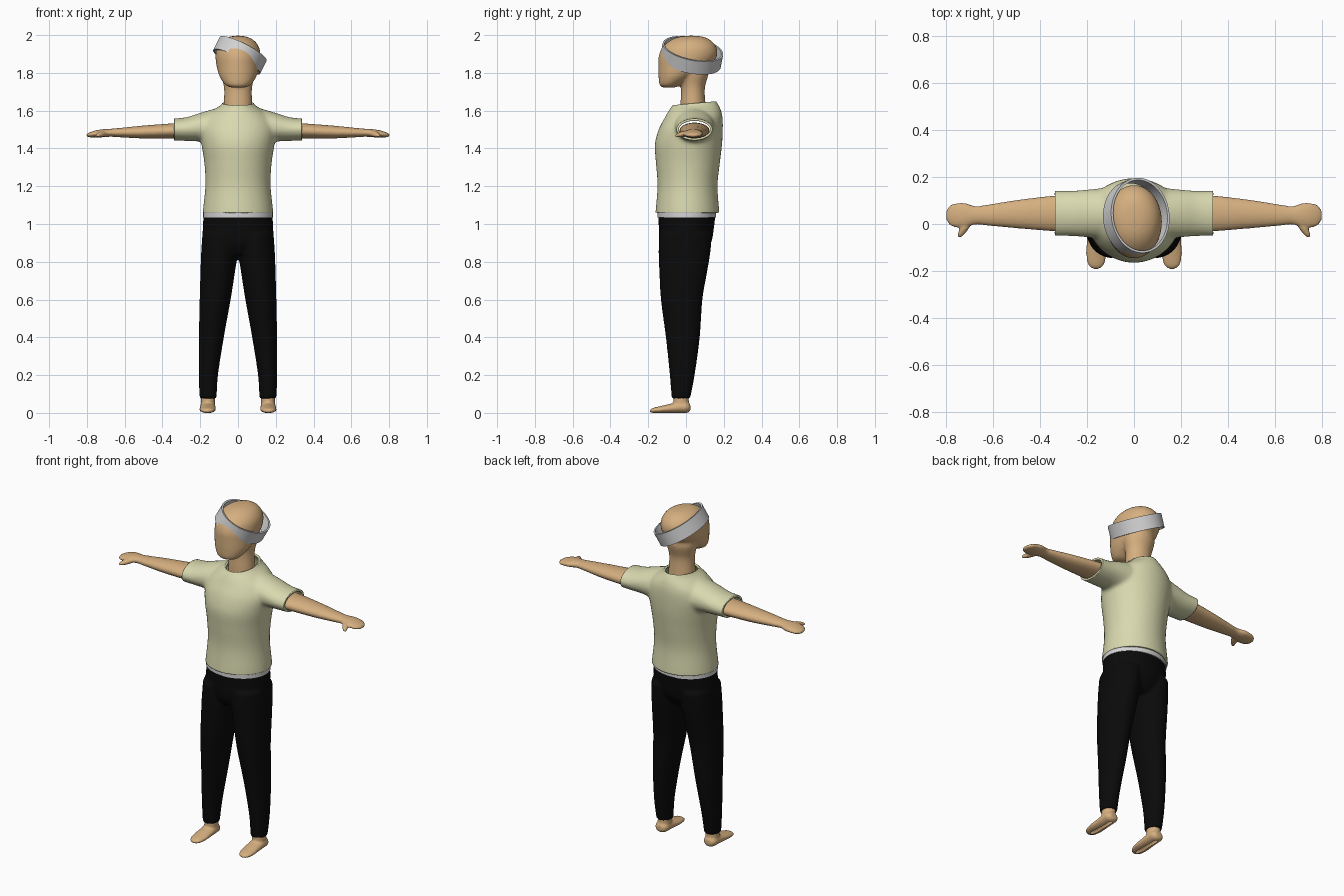
import bpy, bmesh, math
from mathutils import Vector, Matrix


def material(name, rgb):
    m = bpy.data.materials.new(name)
    m.diffuse_color = (*rgb, 1)
    return m


SKIN = material("skin tan", (0.67, 0.43, 0.215))
SHIRT = material("pale olive", (0.69, 0.69, 0.43))
BLACK = material("black cloth", (0.003, 0.003, 0.003))
GREY = material("light grey", (0.66, 0.66, 0.67))


def spline(rows, steps=5):
    """Catmull-Rom interpolation between section rows."""
    out = []
    for i in range(len(rows) - 1):
        a, b = rows[max(i - 1, 0)], rows[i]
        c, d = rows[i + 1], rows[min(i + 2, len(rows) - 1)]
        for k in range(steps):
            t = k / steps
            out.append([0.5 * (2 * q + (r - p) * t + (2 * p - 5 * q + 4 * r - s) * t * t
                               + (3 * q - p - 3 * r + s) * t ** 3)
                        for p, q, r, s in zip(a, b, c, d)])
    return out + [list(rows[-1])]


def loft(bm, axis, rows, sx=1, n=40):
    """Closed tube; rows are (position on axis, centre 1, centre 2, radius 1, radius 2)."""
    rings = []
    for t, c1, c2, r1, r2 in spline(rows):
        r1, r2 = max(r1, 0.003), max(r2, 0.003)
        ring = []
        for i in range(n):
            a = 2 * math.pi * i / n
            u, v = c1 + r1 * math.cos(a), c2 + r2 * math.sin(a)
            x, y, z = {'x': (t, u, v), 'y': (u, t, v), 'z': (u, v, t)}[axis]
            ring.append(bm.verts.new((x * sx, y, z)))
        rings.append(ring)
    for lo, hi in zip(rings, rings[1:]):
        for i in range(n):
            j = (i + 1) % n
            bm.faces.new((lo[i], lo[j], hi[j], hi[i]))
    bm.faces.new(rings[0])
    bm.faces.new(rings[-1])


def finish(name, bm, mat):
    bmesh.ops.recalc_face_normals(bm, faces=bm.faces)
    me = bpy.data.meshes.new(name)
    bm.to_mesh(me)
    bm.free()
    ob = bpy.data.objects.new(name, me)
    bpy.context.collection.objects.link(ob)
    me.materials.append(mat)
    for p in me.polygons:
        p.use_smooth = True
    return ob


def blend(name, tubes, mat, voxel, smooth=6, cuts=(), thickness=0):
    """Fuse tubes into one soft surface, trim it by planes and give cloth a thickness."""
    bm = bmesh.new()
    for t in tubes:
        loft(bm, *t)
    tmp = finish(name + "_raw", bm, mat)
    r = tmp.modifiers.new("fuse", 'REMESH')
    r.mode, r.voxel_size = 'VOXEL', voxel
    s = tmp.modifiers.new("soften", 'SMOOTH')
    s.factor, s.iterations = 0.5, smooth
    me = bpy.data.meshes.new_from_object(tmp.evaluated_get(bpy.context.evaluated_depsgraph_get()))
    bm = bmesh.new()
    bm.from_mesh(me)
    bpy.data.objects.remove(tmp)
    for co, no in cuts:
        bmesh.ops.bisect_plane(bm, geom=bm.verts[:] + bm.edges[:] + bm.faces[:],
                               plane_co=co, plane_no=no, clear_outer=True)
    ob = finish(name, bm, mat)
    if thickness:
        m = ob.modifiers.new("cloth", 'SOLIDIFY')
        m.thickness, m.offset = thickness, -1
    return ob


def band(name, rx, ry, half, thick, matrix, mat, n=64):
    """Elliptical strap with square edges."""
    bm = bmesh.new()
    loops = []
    for d, z in ((0, -half), (0, half), (thick, half), (thick, -half)):
        loops.append([bm.verts.new(matrix @ Vector(((rx - d) * math.cos(a), (ry - d) * math.sin(a), z)))
                      for a in (2 * math.pi * i / n for i in range(n))])
    for k in range(4):
        a, b = loops[k], loops[(k + 1) % 4]
        for i in range(n):
            j = (i + 1) % n
            bm.faces.new((a[i], a[j], b[j], b[i]))
    ob = finish(name, bm, mat)
    bpy.context.view_layer.objects.active = ob
    ob.select_set(True)
    bpy.ops.object.shade_smooth_by_angle(angle=math.radians(40))
    ob.select_set(False)


# Head and neck
skull = [(1.722, 0, -0.09, 0.03, 0.03), (1.735, 0, -0.085, 0.065, 0.055),
         (1.78, 0, -0.05, 0.097, 0.095), (1.84, 0, -0.008, 0.114, 0.138),
         (1.89, 0, 0.01, 0.119, 0.154), (1.935, 0, 0.018, 0.112, 0.143),
         (1.97, 0, 0.024, 0.087, 0.11), (1.99, 0, 0.027, 0.05, 0.068), (1.997, 0, 0.028, 0.01, 0.015)]
neck = [(1.56, 0, 0.04, 0.082, 0.072), (1.63, 0, 0.037, 0.076, 0.067),
        (1.72, 0, 0.037, 0.074, 0.063), (1.80, 0, 0.04, 0.09, 0.08), (1.86, 0, 0.03, 0.08, 0.08)]
blend("head_and_neck", [('z', skull), ('z', neck)], SKIN, 0.008)

# Shirt with open hem, sleeves and collar
body = [(1.0, 0, 0.0075, 0.187, 0.169), (1.06, 0, 0.0075, 0.187, 0.169),
        (1.2, 0, 0.008, 0.173, 0.159), (1.32, 0, 0.01, 0.178, 0.169),
        (1.42, 0, 0.013, 0.193, 0.178), (1.5, 0, 0.025, 0.202, 0.17),
        (1.56, 0, 0.04, 0.18, 0.154), (1.6, 0, 0.047, 0.135, 0.139),
        (1.635, 0, 0.052, 0.085, 0.118), (1.67, 0, 0.055, 0.075, 0.09)]
sleeve = [(0, 0.045, 1.515, 0.11, 0.095), (0.1, 0.045, 1.515, 0.11, 0.099),
          (0.2, 0.045, 1.512, 0.102, 0.076), (0.28, 0.045, 1.502, 0.096, 0.062),
          (0.38, 0.045, 1.5, 0.097, 0.056)]
blend("shirt", [('z', body), ('x', sleeve), ('x', sleeve, -1)], SHIRT, 0.01, 8,
      [((0, 0, 1.06), (0, 0, -1)), ((0.338, 0, 0), (1, 0, 0)), ((-0.338, 0, 0), (-1, 0, 0)),
       ((0, -0.06, 1.63), (0, -0.09, 1))], 0.012)

# Arms with mitten hands and thumbs
arm = [(0.24, 0.045, 1.495, 0.08, 0.042), (0.34, 0.045, 1.493, 0.076, 0.04),
       (0.5, 0.042, 1.487, 0.06, 0.034), (0.62, 0.038, 1.484, 0.045, 0.025),
       (0.675, 0.037, 1.483, 0.039, 0.021), (0.72, 0.037, 1.48, 0.052, 0.021),
       (0.755, 0.037, 1.477, 0.052, 0.018), (0.785, 0.037, 1.472, 0.042, 0.013),
       (0.802, 0.037, 1.47, 0.018, 0.006)]
thumb = [(-0.056, 0.745, 1.468, 0.008, 0.006), (-0.045, 0.739, 1.47, 0.014, 0.011),
         (-0.02, 0.725, 1.475, 0.02, 0.015), (0.02, 0.71, 1.48, 0.026, 0.016)]
for side, sx in (("left", 1), ("right", -1)):
    blend(side + "_arm", [('x', arm, sx), ('y', thumb, sx)], SKIN, 0.006, 3)

# Trousers
hips = [(0.84, 0, -0.01, 0.12, 0.10), (0.9, 0, -0.004, 0.18, 0.137),
        (0.98, 0, 0.002, 0.187, 0.146), (1.05, 0, 0.004, 0.181, 0.151), (1.09, 0, 0.004, 0.178, 0.15)]
leg = [(0.075, 0.158, -0.027, 0.045, 0.049), (0.2, 0.157, -0.02, 0.051, 0.066),
       (0.4, 0.141, -0.017, 0.066, 0.09), (0.6, 0.121, -0.023, 0.082, 0.11),
       (0.74, 0.108, -0.015, 0.091, 0.126), (0.85, 0.098, -0.008, 0.097, 0.137),
       (0.95, 0.093, -0.002, 0.095, 0.14)]
blend("trousers", [('z', hips), ('z', leg), ('z', leg, -1)], BLACK, 0.009, 5,
      [((0, 0, 1.07), (0, 0, 1))])

# Waistband
band("waistband", 0.184, 0.156, 0.016, 0.012, Matrix.Translation((0, 0.004, 1.051)), GREY)

# Bare feet
foot = [(-0.192, 0.162, 0.01, 0.012, 0.006), (-0.175, 0.162, 0.013, 0.033, 0.013),
        (-0.13, 0.161, 0.018, 0.043, 0.019), (-0.08, 0.16, 0.024, 0.042, 0.025),
        (-0.03, 0.16, 0.03, 0.041, 0.031), (0.005, 0.16, 0.03, 0.038, 0.03),
        (0.023, 0.16, 0.028, 0.022, 0.018)]
ankle = [(0.02, 0.159, -0.026, 0.036, 0.04), (0.06, 0.159, -0.026, 0.037, 0.041),
         (0.12, 0.158, -0.026, 0.037, 0.04)]
for side, sx in (("left", 1), ("right", -1)):
    blend(side + "_foot", [('y', foot, sx), ('z', ankle, sx)], SKIN, 0.006, 3,
          [((0, 0, 0.0), (0, 0, -1))])

# Tilted headband
tilt = Vector((0.5, 0.2, 1)).normalized().to_track_quat('Z', 'Y')
up = tilt @ Vector((0, 0, 1))
xa = (Vector((1, 0, 0)) - up * up.x).normalized()
ya = up.cross(xa)
frame = Matrix((xa, ya, up)).transposed().to_4x4()
band("headband", 0.139, 0.163, 0.039, 0.01, Matrix.Translation((0.01, 0.03, 1.893)) @ frame, GREY)
